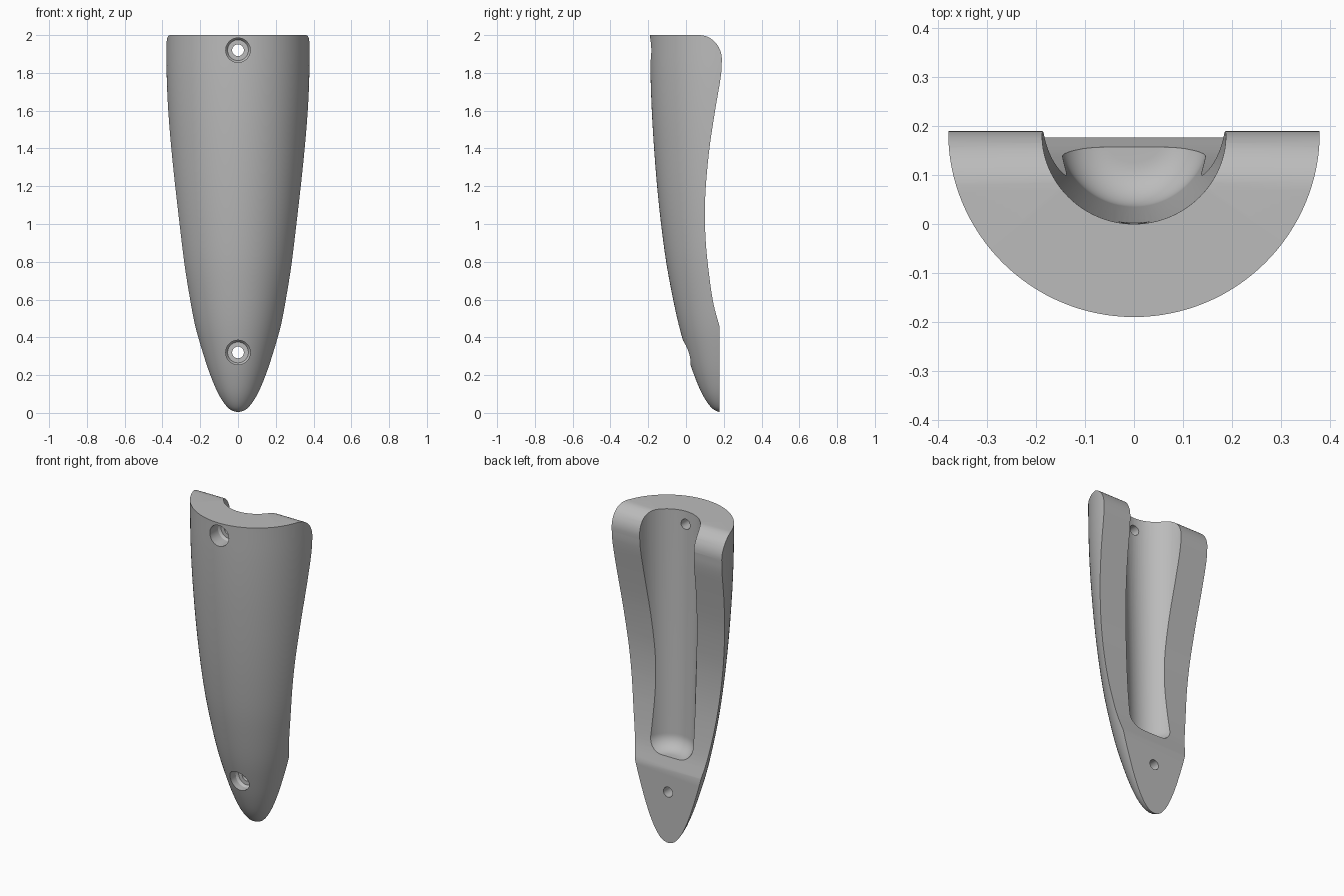
import bpy, bmesh, math
from mathutils import Vector, Matrix

if "Cube" in bpy.data.objects:
    bpy.data.objects.remove(bpy.data.objects["Cube"], do_unlink=True)

AXIS_Y = 0.19   # the shell and the groove are turned about this vertical axis

grey = bpy.data.materials.new("plain_grey")
grey.use_nodes = True
grey.diffuse_color = (0.5, 0.5, 0.5, 1)
grey.node_tree.nodes["Principled BSDF"].inputs["Base Color"].default_value = (0.5, 0.5, 0.5, 1)


def spline(points, steps=5):
    """Smooth curve through 2D points."""
    p = [Vector(q) for q in points]
    p = [2 * p[0] - p[1]] + p + [2 * p[-1] - p[-2]]
    out = []
    for a, b, c, d in zip(p, p[1:], p[2:], p[3:]):
        for i in range(steps):
            t = i / steps
            out.append(0.5 * (2 * b + (c - a) * t + (2 * a - 5 * b + 4 * c - d) * t ** 2
                              + (3 * b - a - 3 * c + d) * t ** 3))
    return out + [p[-2]]


def arc(cx, cy, rx, ry, start, end, steps=12):
    angles = [math.radians(start + (end - start) * i / steps) for i in range(steps + 1)]
    return [(cx + rx * math.cos(a), cy + ry * math.sin(a)) for a in angles]


def to_object(name, bm):
    bmesh.ops.recalc_face_normals(bm, faces=bm.faces)
    mesh = bpy.data.meshes.new(name)
    bm.to_mesh(mesh)
    bm.free()
    obj = bpy.data.objects.new(name, mesh)
    mesh.materials.append(grey)
    bpy.context.collection.objects.link(obj)
    return obj


def lathe(name, profile, matrix, segments=96):
    """Closed solid turned about z from (radius, height) points that start and end on the axis."""
    bm = bmesh.new()
    verts = [bm.verts.new((r, 0, z)) for r, z in profile]
    edges = [bm.edges.new(pair) for pair in zip(verts, verts[1:])]
    bmesh.ops.spin(bm, geom=verts + edges, cent=(0, 0, 0), axis=(0, 0, 1),
                   angle=math.tau, steps=segments, use_merge=True)
    bmesh.ops.remove_doubles(bm, verts=bm.verts, dist=1e-5)
    bm.transform(matrix)
    return to_object(name, bm)


def cut(target, cutter):
    cutter.hide_render = True
    mod = target.modifiers.new("cut", 'BOOLEAN')
    mod.operation = 'DIFFERENCE'
    mod.solver = 'EXACT'
    mod.object = cutter
    bpy.context.view_layer.objects.active = target
    bpy.ops.object.modifier_apply(modifier=mod.name)
    bpy.data.objects.remove(cutter, do_unlink=True)


# Bullet-shaped shell
upright = Matrix.Translation((0, AXIS_Y, 0))
outline = spline([(0, 0), (.05, .023), (.1, .092), (.147, .2), (.19, .33), (.228, .465),
                  (.262, .62), (.295, .8), (.322, 1), (.343, 1.2), (.359, 1.4),
                  (.371, 1.6), (.378, 1.8), (.38, 2)])
body = lathe("holder_body", outline + [Vector((0, 2))], upright, 128)

# Back: rounded top shoulder, hollow sweep, flat mounting face below
back = [(.07, 2.1)] + arc(.07, 1.87, .12, .13, 90, 0)
back += spline([(.19, 1.87), (.184, 1.78), (.154, 1.6), (.124, 1.4), (.105, 1.2),
                (.1, 1.05), (.105, .9), (.121, .74), (.145, .58), (.177, .46)])[1:]
back += [(.177, -.1), (.9, -.1), (.9, 2.1)]
bm = bmesh.new()
face = bm.faces.new([bm.verts.new((-1, y, z)) for y, z in back])
side = bmesh.ops.extrude_face_region(bm, geom=[face])
bmesh.ops.translate(bm, vec=(2, 0, 0),
                    verts=[v for v in side["geom"] if isinstance(v, bmesh.types.BMVert)])
cut(body, to_object("back_cutter", bm))

# Tapered groove with a rounded floor
groove = [(0, .53)] + arc(.065, .62, .09, .09, -90, 0) + [(.19, 2), (.19, 2.1), (0, 2.1)]
cut(body, lathe("groove_cutter", groove, upright))

# Screw holes with counterbores, entering from the front
for height, floor in ((1.92, -.09), (.32, .085)):
    hole = [(0, -.5), (.065, -.5), (.065, floor - .015), (.055, floor),
            (.031, floor), (.031, .5), (0, .5)]
    along_y = Matrix.Translation((0, 0, height)) @ Matrix.Rotation(-math.pi / 2, 4, 'X')
    cut(body, lathe("screw_hole_cutter", hole, along_y, 40))

# Smooth shading with crisp edges
bpy.ops.object.select_all(action='DESELECT')
body.select_set(True)
bpy.context.view_layer.objects.active = body
bpy.ops.object.shade_smooth_by_angle(angle=math.radians(28))
